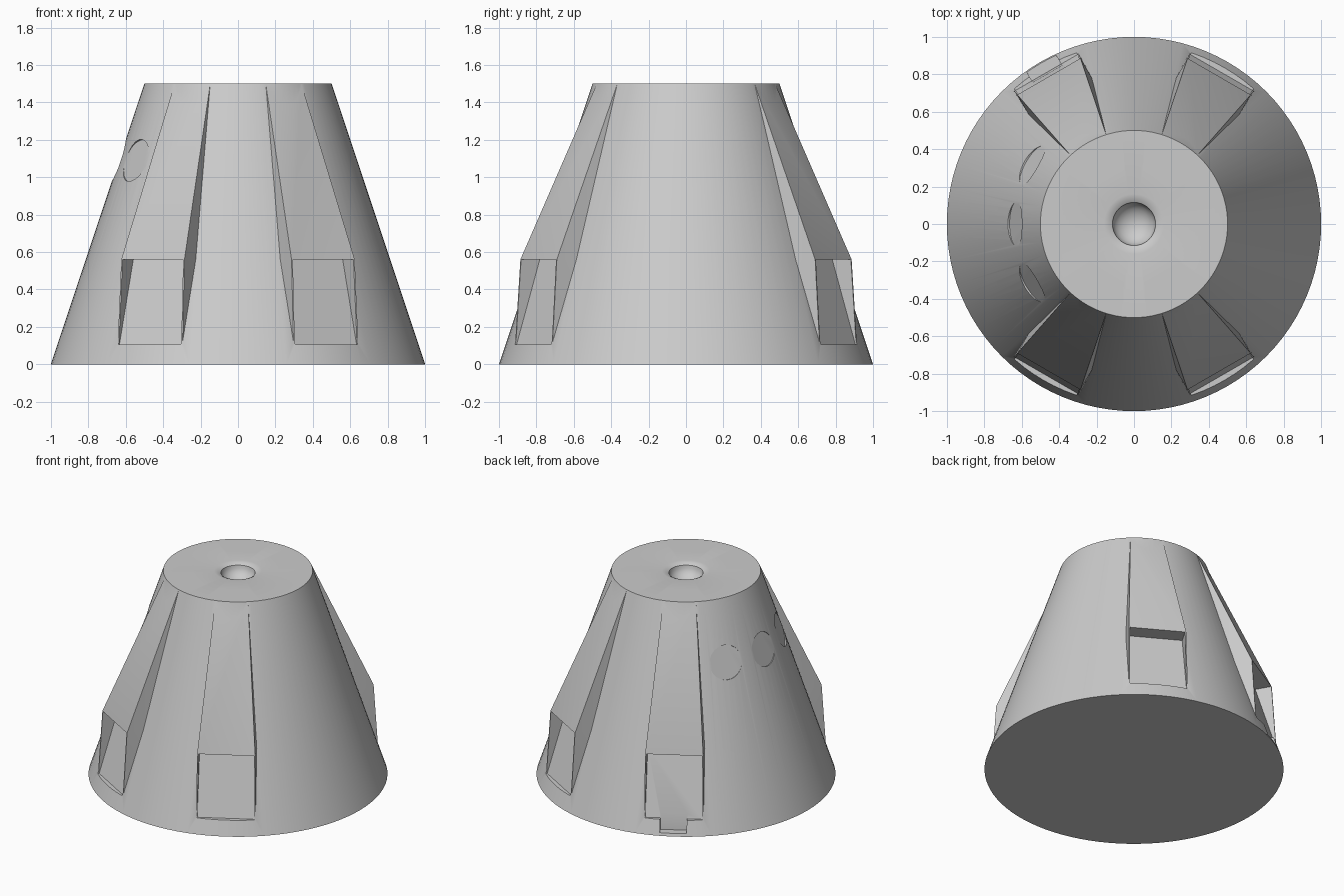
import bpy, bmesh
from math import sin, cos, pi, radians, atan
from mathutils import Matrix, Vector

if "Cube" in bpy.data.objects:
    bpy.data.objects.remove(bpy.data.objects["Cube"])


def make(name, bm):
    bmesh.ops.recalc_face_normals(bm, faces=bm.faces)
    me = bpy.data.meshes.new(name)
    bm.to_mesh(me)
    bm.free()
    ob = bpy.data.objects.new(name, me)
    bpy.context.collection.objects.link(ob)
    return ob


def revolve(name, profile, n):
    """Closed solid of revolution; first and last points lie on the axis."""
    bm = bmesh.new()
    rings = []
    for r, z in profile:
        k = n if r > 0 else 1
        rings.append([bm.verts.new((r * cos(2 * pi * i / n), r * sin(2 * pi * i / n), z)) for i in range(k)])
    for a, b in zip(rings, rings[1:]):
        if len(a) == 1 and b is rings[1]:
            bm.verts.remove(a[0])
            bm.faces.new(b)
            continue
        for i in range(n):
            j = (i + 1) % n
            bm.faces.new([a[i], a[j], b[0]] if len(b) == 1 else [a[i], a[j], b[j], b[i]])
    return make(name, bm)


def wedge(name, levels, angle):
    """Four-sided loft; each level is (inner radius, outer radius, half width, z)."""
    bm = bmesh.new()
    rot = Matrix.Rotation(radians(angle), 4, 'Z')
    rings = [[bm.verts.new(rot @ Vector(p)) for p in ((a, -w, z), (b, -w, z), (b, w, z), (a, w, z))]
             for a, b, w, z in levels]
    for a, b in zip(rings, rings[1:]):
        for i in range(4):
            j = (i + 1) % 4
            bm.faces.new([a[i], a[j], b[j], b[i]])
    bm.faces.new(rings[0])
    bm.faces.new(rings[-1])
    return make(name, bm)


def boolean(ob, tool, op):
    tool.hide_render = True
    mod = ob.modifiers.new("cut", 'BOOLEAN')
    mod.operation, mod.object, mod.solver = op, tool, 'EXACT'
    bpy.context.view_layer.objects.active = ob
    bpy.ops.object.modifier_apply(modifier=mod.name)
    bpy.data.objects.remove(tool)


# conical hull with a small bowl in its flat top
bowl = [(0.115 * cos(t * pi / 12), 1.485 - 0.09 * sin(t * pi / 12)) for t in range(6)]
hull = revolve("hull", [(0, 0), (1, 0), (0.5, 1.5), (0.16, 1.5), (0.135, 1.496)] + bowl + [(0, 1.395)], 96)

# four raised flat fairings, each with an open recess under its overhang
for angle in (60, 120, 240, 300):
    boolean(hull, wedge("fairing", [(0.5, 0.94, 0.2, 0.1), (0.5, 0.91, 0.195, 0.56),
                                    (0.3, 0.487, 0.11, 1.5)], angle), 'UNION')
    boolean(hull, wedge("recess", [(0.935, 1.2, 0.192, 0.105), (0.795, 1.2, 0.187, 0.56)], angle), 'DIFFERENCE')

# small drain slot below the back left recess
boolean(hull, wedge("slot", [(0.935, 1.2, 0.09, 0.02), (0.925, 1.2, 0.09, 0.15)], 120), 'DIFFERENCE')

# three shallow round windows on the left side
for angle in (150, 180, 210):
    bm = bmesh.new()
    m = (Matrix.Rotation(radians(angle), 4, 'Z') @ Matrix.Translation((0.637, 0, 1.09))
         @ Matrix.Rotation(pi / 2 - atan(1 / 3), 4, 'Y') @ Matrix.Translation((0, 0, 0.09)))
    bmesh.ops.create_cone(bm, cap_ends=True, segments=40, radius1=0.118, radius2=0.118, depth=0.2, matrix=m)
    boolean(hull, make("window", bm), 'DIFFERENCE')

bpy.ops.object.select_all(action='DESELECT')
hull.select_set(True)
bpy.context.view_layer.objects.active = hull
bpy.ops.object.shade_smooth_by_angle(angle=radians(25))
